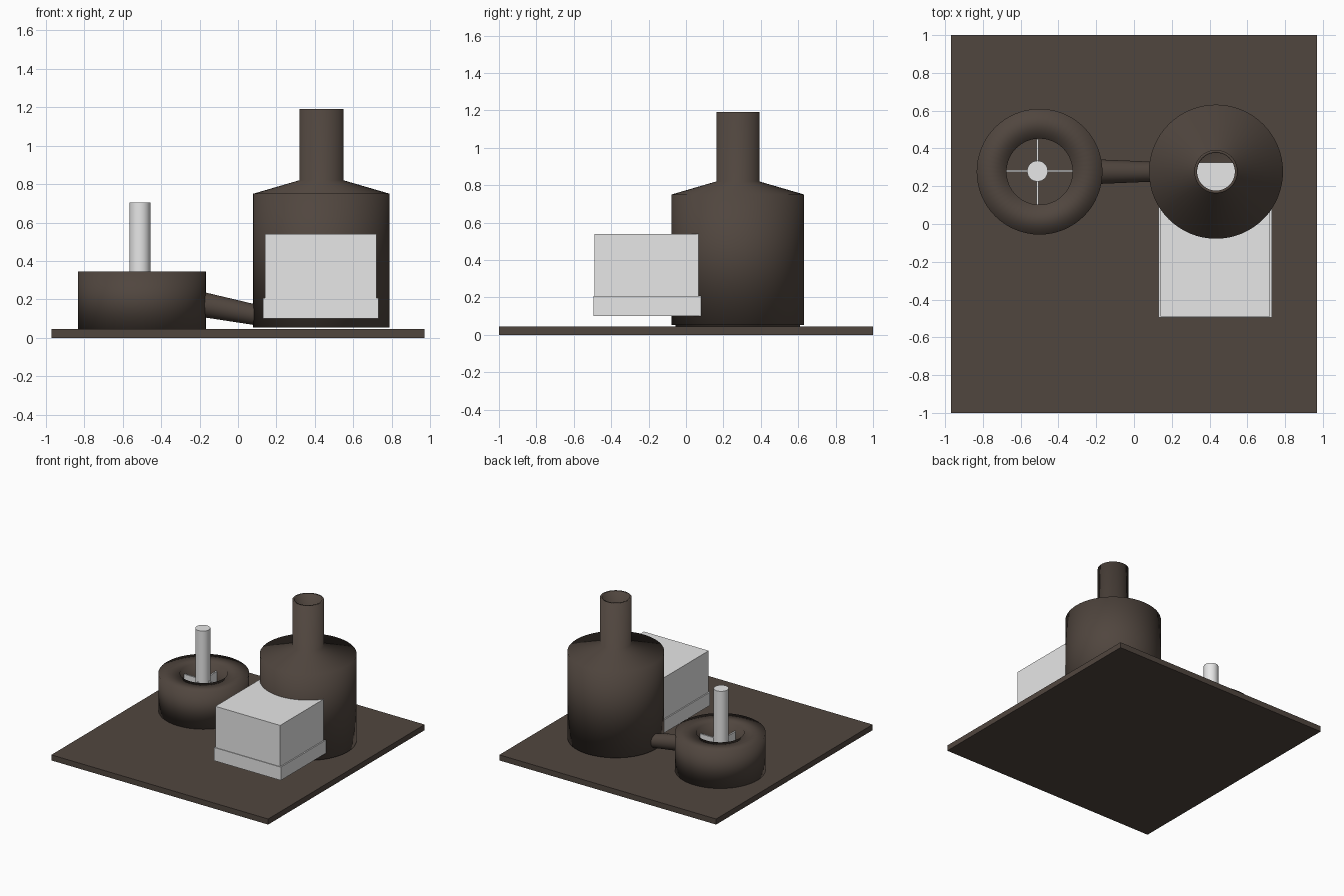
import bpy, bmesh, math
from mathutils import Vector

cube = bpy.data.objects.get("Cube")
if cube:
    bpy.data.objects.remove(cube, do_unlink=True)


def material(name, rgb):
    m = bpy.data.materials.new(name)
    m.use_nodes = True
    m.diffuse_color = (*rgb, 1)
    m.node_tree.nodes["Principled BSDF"].inputs["Base Color"].default_value = (*rgb, 1)
    return m


BROWN = material("dark_brown", (0.081, 0.061, 0.049))
GREY = material("light_grey", (0.8, 0.8, 0.8))


def finish(name, bm, mat, smooth=False):
    bmesh.ops.recalc_face_normals(bm, faces=bm.faces)
    mesh = bpy.data.meshes.new(name)
    bm.to_mesh(mesh)
    bm.free()
    for p in mesh.polygons:
        p.use_smooth = smooth
    mesh.materials.append(mat)
    obj = bpy.data.objects.new(name, mesh)
    bpy.context.collection.objects.link(obj)
    return obj


def box(name, low, high, mat):
    bm = bmesh.new()
    bmesh.ops.create_cube(bm, size=1)
    low, high = Vector(low), Vector(high)
    for v in bm.verts:
        v.co = (low + high) / 2 + v.co * (high - low)
    return finish(name, bm, mat)


def lathe(name, center, profile, mat, sides=64):
    """Spin a closed (radius, height) loop around a vertical axis."""
    bm = bmesh.new()
    rings = []
    for i in range(sides):
        a = 2 * math.pi * i / sides
        rings.append([bm.verts.new((center[0] + r * math.cos(a), center[1] + r * math.sin(a), z))
                      for r, z in profile])
    n = len(profile)
    for i in range(sides):
        a, b = rings[i], rings[(i + 1) % sides]
        for j in range(n):
            k = (j + 1) % n
            bm.faces.new((a[j], b[j], b[k], a[k]))
    bmesh.ops.remove_doubles(bm, verts=bm.verts, dist=1e-5)
    return finish(name, bm, mat, smooth=True)


def rod(name, start, end, r1, r2, mat, sides=32):
    start, end = Vector(start), Vector(end)
    axis = end - start
    bm = bmesh.new()
    bmesh.ops.create_cone(bm, cap_ends=True, segments=sides, radius1=r1, radius2=r2, depth=axis.length)
    bm.transform(axis.to_track_quat("Z", "Y").to_matrix().to_4x4())
    bmesh.ops.translate(bm, vec=(start + end) / 2, verts=bm.verts)
    obj = finish(name, bm, mat)
    for p in obj.data.polygons:
        p.use_smooth = len(p.vertices) == 4
    return obj


# Base plate
box("base_plate", (-0.97, -1, 0), (0.97, 1, 0.045), BROWN)

# Hollow bottle-shaped vessel with an open neck
BOTTLE = (0.434, 0.277)
lathe("bottle_vessel", BOTTLE,
      [(0, 0.053), (0.355, 0.053), (0.355, 0.75), (0.115, 0.82), (0.115, 1.19),
       (0.1, 1.19), (0.1, 0.805), (0.335, 0.735), (0.335, 0.075), (0, 0.075)], BROWN)

# Box running into the vessel, with a slightly wider foot
box("side_box", (0.14, -0.49, 0.1), (0.72, 0.325, 0.54), GREY)
box("side_box_foot", (0.13, -0.495, 0.1), (0.73, 0.325, 0.207), GREY)

# Ring tank with a central opening
TANK = (-0.5, 0.277)
lathe("ring_tank", TANK,
      [(0.333, 0.045), (0.333, 0.345), (0.175, 0.345), (0.175, 0.045)], BROWN)

# Stirrer shaft and crossed vanes
SX, SY = -0.511, 0.28
rod("stirrer_shaft", (SX, SY, 0.08), (SX, SY, 0.705), 0.055, 0.055, GREY)
box("stirrer_vane_x", (TANK[0] - 0.174, SY - 0.006, 0.1), (TANK[0] + 0.174, SY + 0.006, 0.29), GREY)
box("stirrer_vane_y", (SX - 0.006, TANK[1] - 0.174, 0.1), (SX + 0.006, TANK[1] + 0.174, 0.29), GREY)

# Tapered pipe joining the tank to the vessel
rod("connecting_pipe", (-0.24, 0.277, 0.184), (0.12, 0.277, 0.114), 0.067, 0.052, BROWN)
